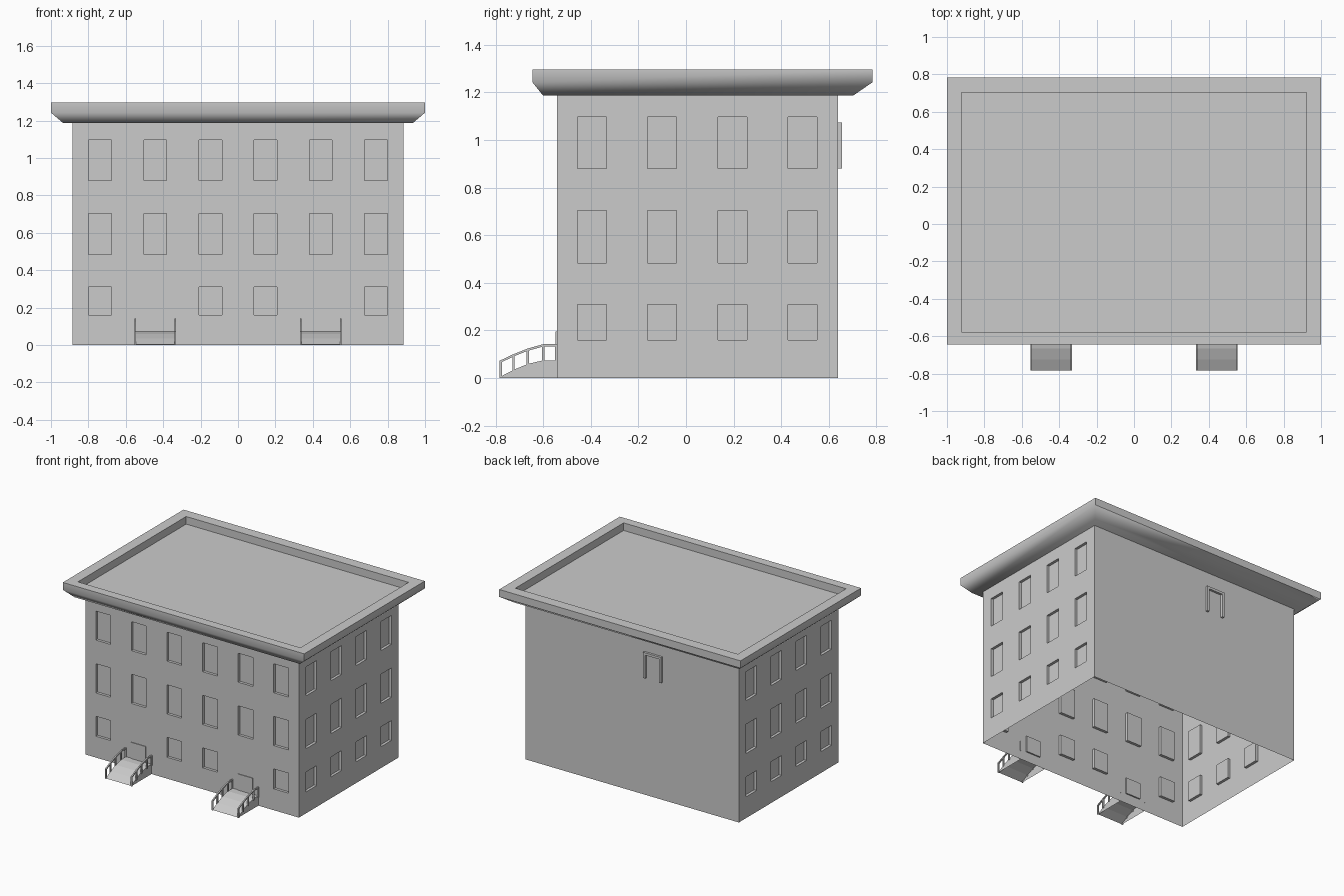
import bpy, bmesh, math

if "Cube" in bpy.data.objects:
    bpy.data.objects.remove(bpy.data.objects["Cube"])

X, Y0, Y1, H = 0.885, -0.543, 0.638, 1.187
PITCH, WIN, DEPTH = 0.295, 0.122, 0.02
ROWS = [(0.16, 0.309), (0.484, 0.703), (0.88, 1.097)]
DOORS = (-0.4425, 0.4425)


def finish(bm, name):
    bmesh.ops.remove_doubles(bm, verts=bm.verts, dist=1e-5)
    bmesh.ops.recalc_face_normals(bm, faces=bm.faces)
    me = bpy.data.meshes.new(name)
    bm.to_mesh(me)
    bm.free()
    ob = bpy.data.objects.new(name, me)
    bpy.context.collection.objects.link(ob)
    return ob


def face(bm, pts):
    return bm.faces.new([bm.verts.new(p) for p in pts])


def box(bm, x0, x1, y0, y1, z0, z1):
    vs = bmesh.ops.create_cube(bm, size=1)["verts"]
    for v in vs:
        v.co = (x1 if v.co.x > 0 else x0, y1 if v.co.y > 0 else y0, z1 if v.co.z > 0 else z0)


def wall(bm, place, u0, u1, centres, skip):
    """Gridded wall; place(u, z, depth) maps to space; windows are pushed inward."""
    us = sorted([u0, u1] + [c + s * WIN / 2 for c in centres for s in (-1, 1)])
    zs = [0] + [z for r in ROWS for z in r] + [H]
    for i in range(len(us) - 1):
        for j in range(len(zs) - 1):
            ring = [(us[i], zs[j]), (us[i + 1], zs[j]), (us[i + 1], zs[j + 1]), (us[i], zs[j + 1])]
            if i % 2 and j % 2 and not (j == 1 and i // 2 in skip):
                face(bm, [place(u, z, DEPTH) for u, z in ring])
                for k in range(4):
                    a, b = ring[k], ring[(k + 1) % 4]
                    face(bm, [place(*a, 0), place(*b, 0), place(*b, DEPTH), place(*a, DEPTH)])
            else:
                face(bm, [place(u, z, 0) for u, z in ring])


# Walls: windowed front and sides, plain back, open underneath
bm = bmesh.new()
front = [(i - 2.5) * PITCH for i in range(6)]
side = [(Y0 + Y1) / 2 + (i - 1.5) * PITCH for i in range(4)]
wall(bm, lambda u, z, d: (u, Y0 + d, z), -X, X, front, (1, 4))
wall(bm, lambda u, z, d: (X - d, u, z), Y0, Y1, side, ())
wall(bm, lambda u, z, d: (-X + d, u, z), Y0, Y1, side, ())
face(bm, [(X, Y1, 0), (-X, Y1, 0), (-X, Y1, H), (X, Y1, H)])
finish(bm, "walls")

# Roof: flared cornice with a sunken deck; rings are (half x, y min, y max, z)
bm = bmesh.new()
rings = [(0.935, -0.601, 0.703, H), (1.0, -0.645, 0.783, 1.242), (1.0, -0.645, 0.783, 1.297),
         (0.922, -0.578, 0.703, 1.297), (0.922, -0.578, 0.703, 1.24)]
loops = [[bm.verts.new(p) for p in ((-x, a, z), (x, a, z), (x, b, z), (-x, b, z))]
         for x, a, b, z in rings]
for lo, hi in zip(loops, loops[1:]):
    for k in range(4):
        bm.faces.new((lo[k], lo[(k + 1) % 4], hi[(k + 1) % 4], hi[k]))
bm.faces.new(loops[0])
bm.faces.new(loops[-1])
roof = finish(bm, "roof")
bpy.context.view_layer.objects.active = roof
roof.select_set(True)
bpy.ops.object.shade_smooth_by_angle(angle=math.radians(55))

# Frame on the back wall: two legs and a head
bm = bmesh.new()
for x0, x1, z0 in ((-0.252, -0.234, 0.88), (-0.12, -0.102, 0.88), (-0.234, -0.12, 1.055)):
    box(bm, x0, x1, Y1 - 0.002, 0.655, z0, 1.073)
finish(bm, "back_frame")

# Entrances: door, ramp with landing, and two railings
RAMP = [(-0.784, 0.003), (-0.725, 0.034), (-0.665, 0.059), (-0.6, 0.074), (Y0, 0.074)]
RAIL = [(-0.784, 0.072), (-0.725, 0.1), (-0.665, 0.124), (-0.6, 0.142), (Y0, 0.142)]
for n, c in enumerate(DOORS):
    tag = ("left", "right")[n]
    bm = bmesh.new()
    box(bm, c - WIN / 2, c + WIN / 2, Y0 - 0.005, Y0 + 0.01, 0.074, 0.195)
    finish(bm, tag + "_door")

    bm = bmesh.new()
    a, b = c - 0.106, c + 0.106
    for p, q in zip(RAMP, RAMP[1:]):
        face(bm, [(a, *p), (b, *p), (b, *q), (a, *q)])
        for x in (a, b):
            face(bm, [(x, p[0], 0), (x, q[0], 0), (x, *q), (x, *p)])
    finish(bm, tag + "_ramp")

    bm = bmesh.new()
    t = 0.005
    for x in (c - 0.107, c + 0.107):
        for (y, z), (_, zb) in zip(RAIL, RAMP):
            y = min(max(y, -0.779), Y0 - 0.003)
            box(bm, x - t, x + t, y - t, y + t, max(zb - 0.01, 0), z - 0.003)
        for p, q in zip(RAIL, RAIL[1:]):
            ends = [[(x + s * t, y, z + h) for s, h in ((-1, -0.01), (1, -0.01), (1, 0), (-1, 0))]
                    for y, z in (p, q)]
            for k in range(4):
                m = (k + 1) % 4
                face(bm, [ends[0][k], ends[0][m], ends[1][m], ends[1][k]])
        face(bm, [(x + s * t, RAIL[0][0], RAIL[0][1] + h)
                  for s, h in ((-1, -0.01), (1, -0.01), (1, 0), (-1, 0))])
    finish(bm, tag + "_railings")
